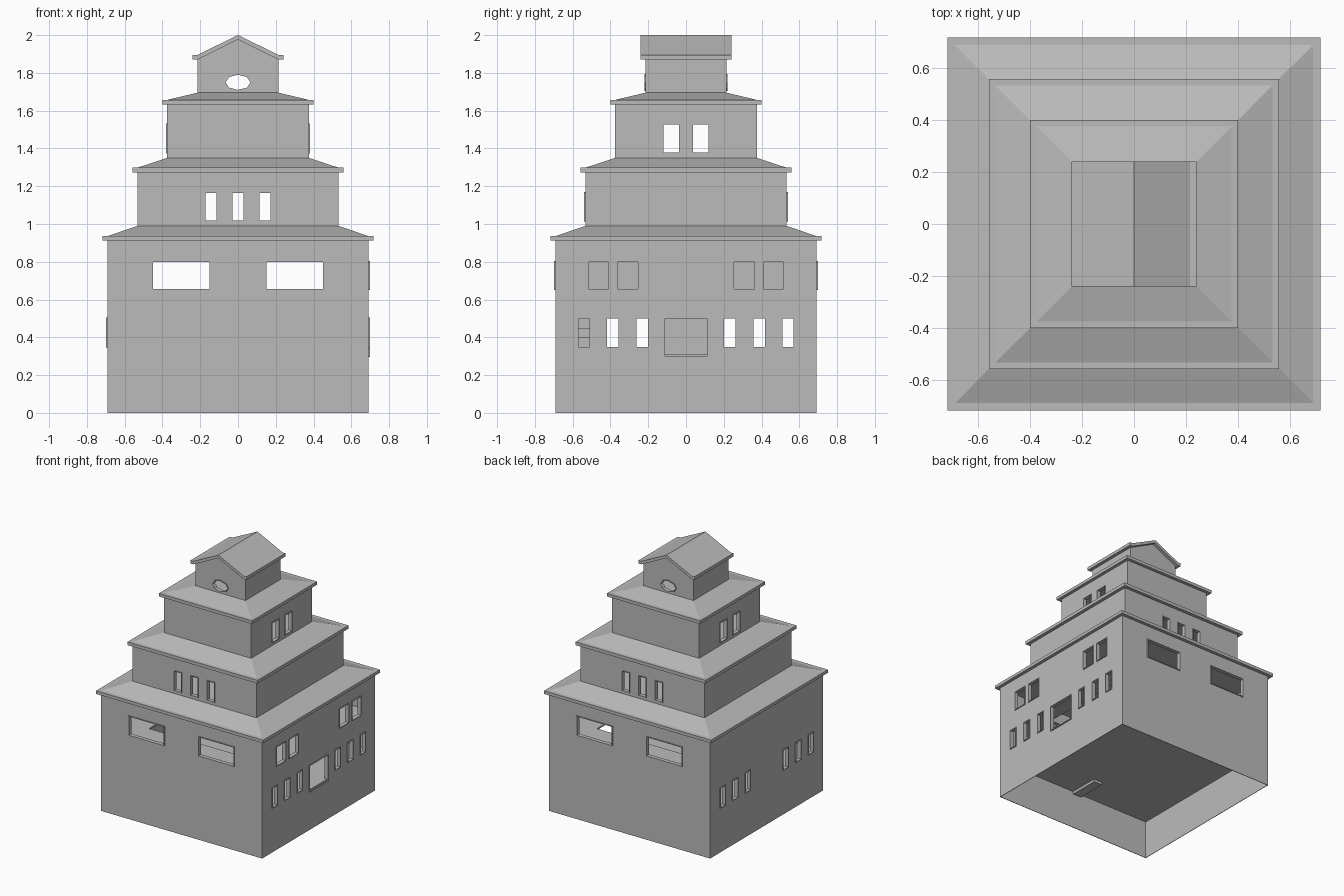
import bpy, bmesh, math
from mathutils import Matrix, Vector

if "Cube" in bpy.data.objects:
    bpy.data.objects.remove(bpy.data.objects["Cube"])

grey = bpy.data.materials.new("plain_grey")
grey.diffuse_color = (0.5, 0.5, 0.5, 1)
grey.use_nodes = True
grey.node_tree.nodes["Principled BSDF"].inputs["Base Color"].default_value = grey.diffuse_color


def finish(name, bm):
    bmesh.ops.recalc_face_normals(bm, faces=bm.faces)
    me = bpy.data.meshes.new(name)
    bm.to_mesh(me)
    bm.free()
    me.materials.append(grey)
    ob = bpy.data.objects.new(name, me)
    bpy.context.collection.objects.link(ob)
    return ob


def prism(bm, outline, y0, y1, mat=Matrix()):
    """Extrude an x-z outline along y."""
    a = [bm.verts.new(mat @ Vector((x, y0, z))) for x, z in outline]
    b = [bm.verts.new(mat @ Vector((x, y1, z))) for x, z in outline]
    bm.faces.new(a)
    bm.faces.new(b[::-1])
    for i in range(len(a)):
        j = (i + 1) % len(a)
        bm.faces.new((a[i], b[i], b[j], a[j]))


def tube(bm, outer, inner, y0, y1, mat):
    """Open frame between two outlines."""
    loops = [[bm.verts.new(mat @ Vector((x, y, z))) for x, z in o]
             for o, y in ((outer, y0), (outer, y1), (inner, y1), (inner, y0))]
    n = len(outer)
    for k in range(4):
        p, q = loops[k], loops[(k + 1) % 4]
        for i in range(n):
            j = (i + 1) % n
            bm.faces.new((p[i], q[i], q[j], p[j]))


def rect(u0, u1, z0, z1):
    return [(u0, z0), (u1, z0), (u1, z1), (u0, z1)]


def box(name, x0, x1, y0, y1, z0, z1):
    bm = bmesh.new()
    prism(bm, rect(x0, x1, z0, z1), y0, y1)
    return finish(name, bm)


def grow(outline, t):
    cx = sum(p[0] for p in outline) / len(outline)
    cz = sum(p[1] for p in outline) / len(outline)
    w = max(p[0] for p in outline) - cx
    h = max(p[1] for p in outline) - cz
    return [(cx + (x - cx) * (w + t) / w, cz + (z - cz) * (h + t) / h) for x, z in outline]


def subtract(ob, cutter):
    m = ob.modifiers.new("cut", "BOOLEAN")
    m.operation, m.solver, m.object = "DIFFERENCE", "EXACT", cutter
    bpy.context.view_layer.objects.active = ob
    bpy.ops.object.modifier_apply(modifier=m.name)
    bpy.data.objects.remove(cutter)


TURN = {"front": 0, "right": 90, "back": 180, "left": -90}


def tier(name, half, profile, inner, yin, windows):
    """Thin-walled storey with framed window openings."""
    bm = bmesh.new()
    prism(bm, profile, -half, half)
    walls = finish(name + "_walls", bm)
    bm = bmesh.new()
    prism(bm, inner, -yin, yin)
    subtract(walls, finish("hollow_cutter", bm))
    cut, frames = bmesh.new(), bmesh.new()
    for side, outline in windows:
        mat = Matrix.Rotation(math.radians(TURN[side]), 4, "Z") @ Matrix.Translation((0, -half, 0))
        prism(cut, grow(outline, 0.003), -0.03, 0.03, mat)
        tube(frames, grow(outline, 0.005), outline, -0.006, 0.025, mat)
    subtract(walls, finish("window_cutter", cut))
    finish(name + "_window_frames", frames)


def square_tier(name, half, z0, z1, windows):
    t = half - 0.004
    tier(name, half, rect(-half, half, z0, z1), rect(-t, t, z0 - 0.1, z1 + 0.1), t, windows)


def mirrored(spans):
    return [s for a, b in spans for s in ((a, b), (-b, -a))]


def openings(sides, spans, z0, z1):
    return [(s, rect(a, b, z0, z1)) for s in sides for a, b in spans]


# Storeys
ground = openings(("front", "back"), mirrored([(0.15, 0.45)]), 0.655, 0.80)
ground += openings(("right",), mirrored([(0.255, 0.363), (0.41, 0.515)]), 0.655, 0.80)
ground += openings(("right", "left"), mirrored([(0.202, 0.262), (0.357, 0.417), (0.512, 0.57)]), 0.35, 0.50)
ground += openings(("right",), [(-0.11, 0.11)], 0.30, 0.50)
square_tier("ground_storey", 0.692, 0, 0.915, ground)
square_tier("second_storey", 0.533, 0.985, 1.28,
            openings(("front", "back"), mirrored([(0.113, 0.172)]) + [(-0.03, 0.03)], 1.018, 1.165))
square_tier("third_storey", 0.375, 1.345, 1.64,
            openings(("right", "left"), mirrored([(0.038, 0.118)]), 1.378, 1.527))

# Top room with gabled walls and oval windows
oval = [(0.066 * math.cos(k * math.pi / 4), 1.75 + 0.04 * math.sin(k * math.pi / 4)) for k in range(8)]
gable = rect(-0.215, 0.215, 1.69, 1.873)
gable.insert(3, (0, 1.98))
hollow = rect(-0.211, 0.211, 1.6, 1.87)
hollow.insert(3, (0, 1.975))
tier("top_room", 0.215, gable, hollow, 0.211, [("front", oval), ("back", oval)])

# Skirt roofs: square slab with a sloped top
for name, lip, z0, z1, base, top, z2 in (
        ("lower_roof", 0.718, 0.912, 0.936, 0.69, 0.533, 0.99),
        ("middle_roof", 0.559, 1.273, 1.298, 0.533, 0.375, 1.35),
        ("upper_roof", 0.40, 1.633, 1.657, 0.375, 0.215, 1.695)):
    bm = bmesh.new()
    rings = [[bm.verts.new((sx * h, sy * h, z)) for sx, sy in ((-1, -1), (1, -1), (1, 1), (-1, 1))]
             for h, z in ((lip, z0), (lip, z1), (base, z1), (top, z2))]
    bm.faces.new(rings[0][::-1])
    bm.faces.new(rings[-1])
    for p, q in zip(rings, rings[1:]):
        for i in range(4):
            j = (i + 1) % 4
            bm.faces.new((p[i], p[j], q[j], q[i]))
    finish(name, bm)

# Gable roof with small flat eaves
bm = bmesh.new()
prism(bm, [(-0.24, 1.87), (-0.24, 1.895), (-0.215, 1.895), (0, 2.0), (0.215, 1.895),
           (0.24, 1.895), (0.24, 1.87), (0.215, 1.87), (0, 1.977), (-0.215, 1.87)], -0.24, 0.24)
finish("gable_roof", bm)

# Interior floor, gallery and stair
box("ground_floor", -0.689, 0.689, -0.689, 0.689, 0.30, 0.31)
for s in (-1, 1):
    y = sorted((s * 0.45, s * 0.689))
    box("gallery_long", -0.689, 0.689, y[0], y[1], 0.60, 0.612)
    box("gallery_short", y[0], y[1], -0.45, 0.45, 0.60, 0.612)
for k in range(6):
    box("stair_step", -0.075 * (k + 1), -0.075 * k, -0.688, -0.45, 0.28 + 0.05 * k, 0.35 + 0.05 * k)
